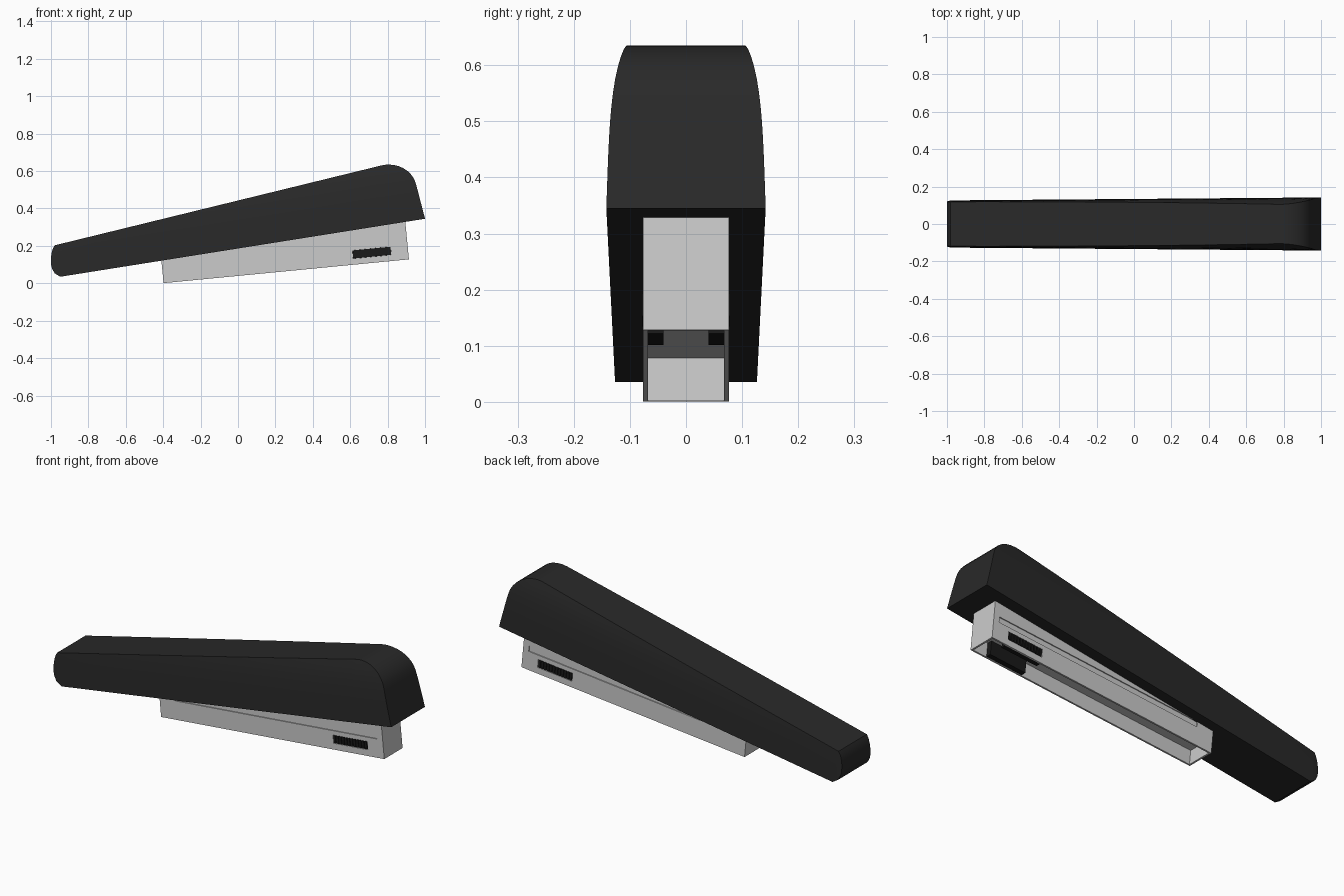
import bpy, bmesh
from math import radians

if "Cube" in bpy.data.objects:
    bpy.data.objects.remove(bpy.data.objects["Cube"])

TILT = radians(5.53)
BASE = (-0.398, 0.0, 0.001)


def material(name, v):
    m = bpy.data.materials.new(name)
    m.diffuse_color = (v, v, v, 1)
    m.use_nodes = True
    m.node_tree.nodes["Principled BSDF"].inputs["Base Color"].default_value = m.diffuse_color
    return m


BLACK = material("black_plastic", 0.022)
RUBBER = material("dark_rubber", 0.01)


def make(name, bm, mat=None, tilted=False):
    bmesh.ops.recalc_face_normals(bm, faces=bm.faces)
    me = bpy.data.meshes.new(name)
    bm.to_mesh(me)
    bm.free()
    ob = bpy.data.objects.new(name, me)
    bpy.context.collection.objects.link(ob)
    if mat:
        me.materials.append(mat)
    if tilted:
        ob.location = BASE
        ob.rotation_euler = (0, -TILT, 0)
    return ob


def add_box(bm, x0, x1, y0, y1, z0, z1):
    vs = bmesh.ops.create_cube(bm, size=1)["verts"]
    for v in vs:
        v.co.x = x1 if v.co.x > 0 else x0
        v.co.y = y1 if v.co.y > 0 else y0
        v.co.z = z1 if v.co.z > 0 else z0


def boxes(name, items, mat=None):
    bm = bmesh.new()
    for b in items:
        add_box(bm, *b)
    return make(name, bm, mat, tilted=True)


# Handle: loft of rings, each ring leaning in towards the top
def floor_z(x):
    return 0.035 + (x + 0.95) * 0.31 / 1.95


def half_width(x, z):
    d = max(0, z - floor_z(x))
    return 0.134 + 0.008 * x - 0.03 * d - 2.35 * d ** 4


# (bottom x, bottom z, top x, top z)
stations = [(-1, 0.10, -1, 0.135), (-0.995, 0.08, -0.997, 0.16),
            (-0.98, 0.053, -0.99, 0.186), (-0.95, 0.035, -0.98, 0.203)]
for i in range(1, 9):
    x = -0.98 + i * 1.73 / 8
    stations.append((x, floor_z(x), x, 0.203 + i * 0.423 / 8))
top_curve = [(0.775, 0.632), (0.80, 0.635), (0.83, 0.633), (0.86, 0.626), (0.885, 0.615),
             (0.91, 0.598), (0.93, 0.576), (0.944, 0.553), (0.953, 0.526)]
for i, (x, z) in enumerate(top_curve):
    bx = 0.75 + 0.25 * (i + 1) / len(top_curve)
    stations.append((bx, floor_z(bx), x, z))

ROWS = 10
bm = bmesh.new()
rings = []
for bx, bz, tx, tz in stations:
    right, left = [], []
    for r in range(ROWS + 1):
        t = r / ROWS
        x, z = bx + (tx - bx) * t, bz + (tz - bz) * t
        w = half_width(x, z)
        if x < -0.98:
            w -= (-0.98 - x) * 0.15
        right.append(bm.verts.new((x, -w, z)))
        left.append(bm.verts.new((x, w, z)))
    rings.append(right + left[::-1])
n = len(rings[0])
for a, b in zip(rings, rings[1:]):
    for i in range(n):
        j = (i + 1) % n
        bm.faces.new((a[i], b[i], b[j], a[j]))
for ring in (rings[0], rings[-1]):
    for i in range(ROWS):
        bm.faces.new((ring[i], ring[i + 1], ring[n - 2 - i], ring[n - 1 - i]))
handle = make("handle", bm, BLACK)
bpy.context.view_layer.objects.active = handle
handle.select_set(True)
bpy.ops.object.shade_smooth_by_angle(angle=radians(28))

# Staple magazine: wedge body, hollow underneath
L, W = 1.318, 0.077
bm = bmesh.new()
profile = [(0, 0), (L, 0), (L, 0.208), (0, 0.127)]
face = bm.faces.new([bm.verts.new((x, -W, z)) for x, z in profile])
ext = bmesh.ops.extrude_face_region(bm, geom=[face])["geom"]
for v in ext:
    if isinstance(v, bmesh.types.BMVert):
        v.co.y = W
magazine = make("magazine", bm, None, tilted=True)

channel = boxes("channel_cutter", [(0.009, L - 0.009, -0.068, 0.068, -0.05, 0.077)])
slots = boxes("groove_cutter", [(0.095, 1.285, s * 0.077 - 0.005, s * 0.077 + 0.005, 0.099, 0.128)
                                for s in (-1, 1)])
windows = boxes("window_cutter", [(1.022, 1.226, s * 0.077 - 0.02, s * 0.077 + 0.02, 0.033, 0.0765)
                                  for s in (-1, 1)])
for cutter in (channel, slots, windows):
    mod = magazine.modifiers.new(cutter.name, 'BOOLEAN')
    mod.operation = 'DIFFERENCE'
    mod.solver = 'EXACT'
    mod.object = cutter
    cutter.hide_render = True
    cutter.display_type = 'WIRE'

# Ribbed release grips showing through the side windows
for s, side in ((-1, "front"), (1, "back")):
    def slab(x0, x1, a, b, z0, z1):
        return (x0, x1, min(s * a, s * b), max(s * a, s * b), z0, z1)
    parts = [slab(1.02, 1.23, 0.040, 0.0675, 0.002, 0.0765),
             slab(1.023, 1.225, 0.066, 0.073, 0.034, 0.076)]
    for i in range(12):
        x = 1.025 + i * 0.0168
        parts.append(slab(x, x + 0.011, 0.072, 0.078, 0.035, 0.0755))
    boxes(side + "_release_grip", parts, RUBBER)
